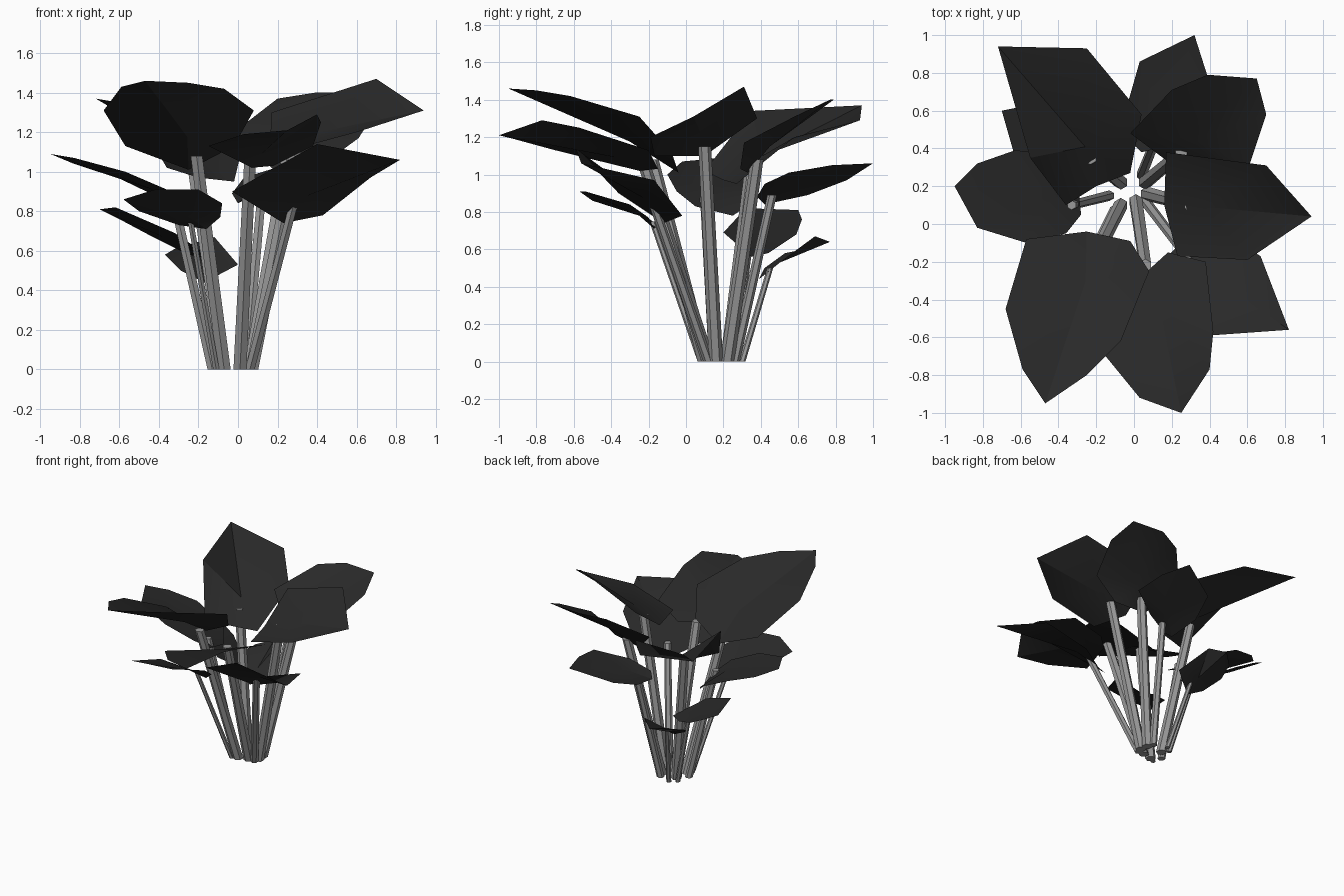
import bpy
import bmesh
import math
from mathutils import Vector

default_cube = bpy.data.objects.get("Cube")
if default_cube:
    bpy.data.objects.remove(default_cube, do_unlink=True)


def make_material(name, grey):
    material = bpy.data.materials.new(name)
    material.use_nodes = True
    colour = (grey, grey, grey, 1)
    material.diffuse_color = colour
    material.node_tree.nodes["Principled BSDF"].inputs["Base Color"].default_value = colour
    return material


LEAF = make_material("dark leaf grey", .022)
STEM = make_material("light stem grey", .32)
THICK, MEDIUM, THIN = .038, .028, .018


def finish(bm, name, material):
    mesh = bpy.data.meshes.new(name)
    bm.to_mesh(mesh)
    bm.free()
    mesh.materials.append(material)
    part = bpy.data.objects.new(name, mesh)
    bpy.context.collection.objects.link(part)
    bpy.ops.object.select_all(action="DESELECT")
    part.select_set(True)
    bpy.context.view_layer.objects.active = part
    bpy.ops.object.shade_smooth_by_angle(angle=math.radians(30))
    return part


def make_stem(name, root, top, radius):
    """Slightly tapered six-sided stalk leaning from the ground to the leaf."""
    bm = bmesh.new()
    bmesh.ops.create_cone(bm, cap_ends=True, segments=6,
                          radius1=radius, radius2=radius * .9, depth=1)
    foot, head = Vector((*root, 0)), Vector(top)
    for vert in bm.verts:
        centre = head if vert.co.z > 0 else foot
        vert.co = centre + Vector((vert.co.x, vert.co.y, 0))
    finish(bm, name + "_stem", STEM)


def make_leaf(name, outline, heart):
    """Cupped blade: a fan from a point between its middle and the stem top."""
    bm = bmesh.new()
    rim = [bm.verts.new(point) for point in outline]
    mean = sum((vert.co for vert in rim), Vector()) / len(rim)
    middle = bm.verts.new(mean.lerp(Vector(heart), .55))
    for index, vert in enumerate(rim):
        bm.faces.new((middle, rim[index - 1], vert))
    bm.normal_update()
    if sum(face.normal.z for face in bm.faces) < 0:
        bmesh.ops.reverse_faces(bm, faces=bm.faces[:])
    finish(bm, name + "_leaf", LEAF)


def grow(name, *outline, root, top, radius):
    """One leaf, given by the points of its rim, on its own stem."""
    make_stem(name, root, top, radius)
    make_leaf(name, outline, top)


# Tall ring of large leaves
grow("back_right_tall",
     (-.72, .94, 1.37), (-.25, .93, 1.29), (.04, .58, 1.2), (-.02, .27, .95),
     (-.2, .2, .97), (-.36, .1, 1.02), (-.55, .35, 1.34),
     root=(-.07, .22), top=(-.23, .35, 1.05), radius=THICK)

grow("back_left_tall",
     (.2, .71, 1.37), (.39, .79, 1.4), (.65, .77, 1.4), (.7, .58, 1.31),
     (.61, .31, 1.17), (.42, .29, 1.03), (.18, .33, 1.01), (-.02, .48, 1.2),
     root=(.06, .22), top=(.25, .38, 1.08), radius=THICK)

grow("left_tall",
     (.17, .38, 1.3), (.7, .31, 1.47), (.94, .04, 1.31),
     (.6, -.19, 1.2), (.23, -.17, 1.1), (.16, .1, 1.1),
     root=(.07, .16), top=(.3, .1, 1.15), radius=THICK)

grow("front_left_tall",
     (.25, -1, 1.21), (.03, -.92, 1.19), (-.15, -.7, 1.13), (.07, -.25, 1.02),
     (.18, -.15, 1.03), (.38, -.2, 1.13), (.42, -.57, 1.25), (.4, -.77, 1.29),
     root=(.01, .12), top=(.06, -.22, 1.04), radius=THICK)

grow("front_right_tall",
     (-.47, -.95, 1.46), (-.25, -.8, 1.45), (-.07, -.62, 1.42), (.08, -.25, 1.31),
     (-.02, -.09, 1.13), (-.25, -.04, 1.01), (-.57, -.08, 1.13),
     (-.68, -.45, 1.31), (-.59, -.77, 1.43),
     root=(-.07, .1), top=(-.21, -.18, 1.08), radius=THICK)

# Middle ring
grow("back_middle",
     (.32, 1, 1.06), (.03, .86, .97), (-.03, .65, .89), (0, .42, .84),
     (.04, .38, .88), (.2, .42, .95), (.42, .55, 1.01), (.39, .78, 1.05),
     root=(.04, .26), top=(.12, .46, .89), radius=MEDIUM)

grow("front_left_middle",
     (.82, -.56, 1.06), (.67, -.17, .97), (.43, -.02, .78),
     (.23, -.12, .74), (-.03, -.36, .9), (.4, -.59, 1.14),
     root=(.06, .12), top=(.28, -.17, .83), radius=MEDIUM)

grow("right_middle",
     (-.95, .2, 1.09), (-.83, .32, 1.04), (-.63, .39, .98), (-.38, .37, .86),
     (-.3, .25, .78), (-.28, .05, .83), (-.36, -.05, .91), (-.57, -.1, 1),
     (-.83, -.02, 1.07),
     root=(-.13, .15), top=(-.33, .1, .88), radius=MEDIUM)

# Low ring of small leaves
grow("front_right_low",
     (-.58, -.5, .86), (-.42, -.57, .91), (-.2, -.54, .91), (-.08, -.3, .84),
     (-.09, -.2, .77), (-.16, -.17, .71), (-.3, -.15, .73), (-.5, -.25, .8),
     root=(-.11, .08), top=(-.24, -.18, .75), radius=THIN)

grow("back_right_low",
     (-.7, .6, .81), (-.62, .32, .82), (-.32, .2, .69),
     (-.13, .35, .56), (-.25, .44, .58), (-.45, .59, .68), (-.6, .62, .76),
     root=(-.11, .26), top=(-.27, .34, .62), radius=THIN)

grow("back_low",
     (-.22, .77, .64), (-.32, .68, .61), (-.37, .53, .58), (-.29, .42, .5),
     (-.17, .39, .44), (0, .5, .53), (-.12, .69, .67),
     root=(-.06, .3), top=(-.15, .45, .5), radius=THIN)
